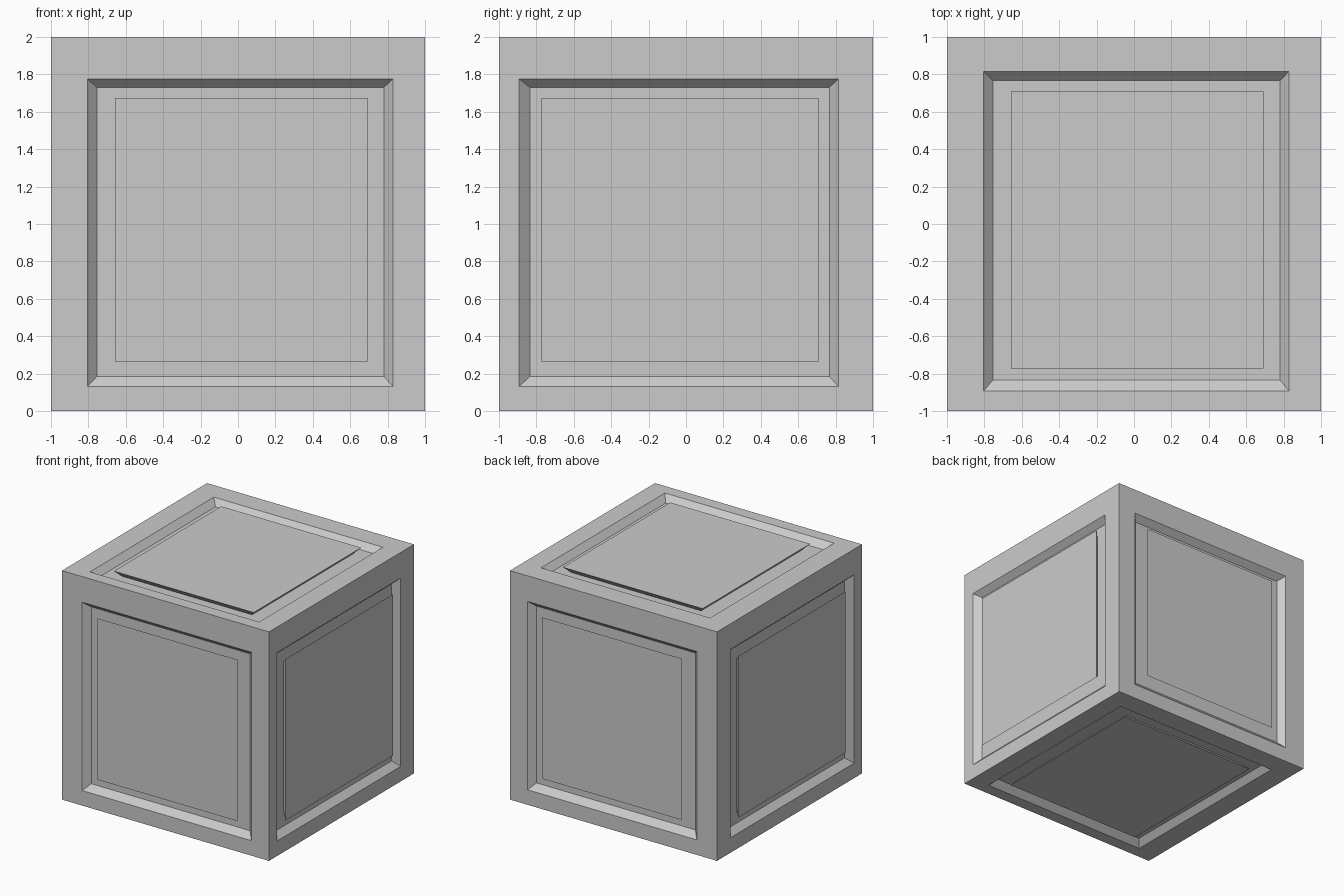
import bpy
import bmesh
from mathutils import Vector

if "Cube" in bpy.data.objects:
    bpy.data.objects.remove(bpy.data.objects["Cube"])

DEPTH = 0.052  # how far the groove around each panel is sunk

# Low / high extent of each ring along x, y, z, and how deep the ring sits.
OUTER = [(-1, 1), (-1, 1), (0, 2)]
OPENING = [(-0.805, 0.829), (-0.893, 0.816), (0.131, 1.776)]
FLOOR = [(-0.754, 0.780), (-0.834, 0.766), (0.185, 1.73)]
PANEL = [(-0.658, 0.693), (-0.773, 0.709), (0.266, 1.675)]
PANEL_BASE = [(lo + 0.05, hi - 0.05) for lo, hi in PANEL]  # undercut foot
RINGS = [(OUTER, 0), (OPENING, 0), (FLOOR, DEPTH), (PANEL_BASE, DEPTH), (PANEL, 0)]


def ring_verts(bm, extents, depth, axis, side):
    """Four corners of one rectangle lying on a cube side."""
    u, v = (axis + 1) % 3, (axis + 2) % 3
    level = OUTER[axis][side] + (depth if side == 0 else -depth)
    verts = []
    for i, j in ((0, 0), (1, 0), (1, 1), (0, 1)):
        co = Vector()
        co[axis], co[u], co[v] = level, extents[u][i], extents[v][j]
        verts.append(bm.verts.new(co))
    return verts if side else verts[::-1]


def panelled_side(bm, axis, side):
    """Frame, sloped groove and undercut flush panel for one cube side."""
    loops = [ring_verts(bm, e, d, axis, side) for e, d in RINGS]
    for a, b in zip(loops, loops[1:]):
        for k in range(4):
            n = (k + 1) % 4
            bm.faces.new((a[k], a[n], b[n], b[k]))
    bm.faces.new(loops[-1])


# Crate: six panelled sides welded along the cube edges
bm = bmesh.new()
for axis in range(3):
    for side in (0, 1):
        panelled_side(bm, axis, side)
bmesh.ops.remove_doubles(bm, verts=bm.verts, dist=0.0001)
bmesh.ops.recalc_face_normals(bm, faces=bm.faces)

mesh = bpy.data.meshes.new("panelled_crate")
bm.to_mesh(mesh)
bm.free()
bpy.context.collection.objects.link(bpy.data.objects.new("panelled_crate", mesh))
